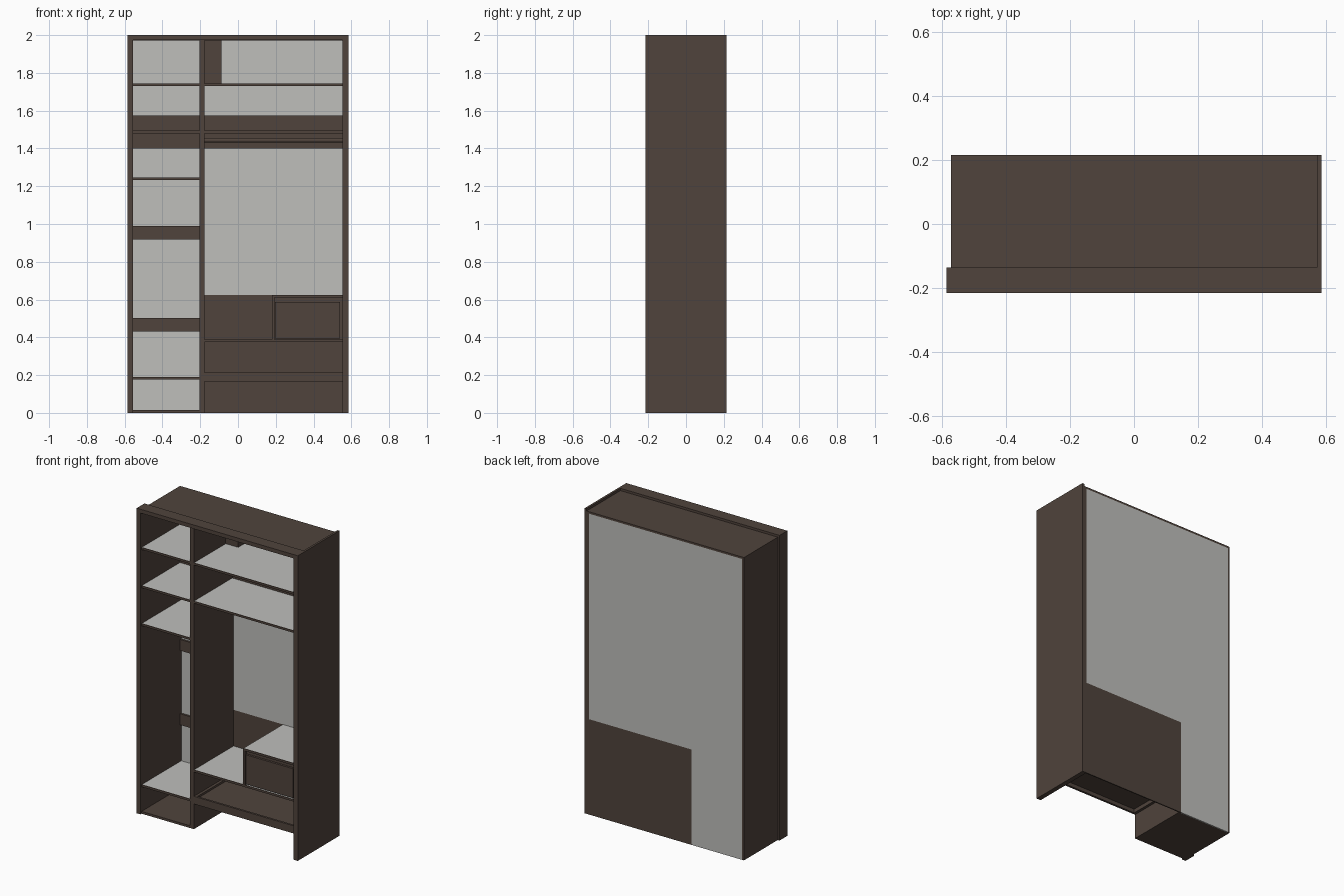
import bpy, bmesh, math
from mathutils import Matrix

if "Cube" in bpy.data.objects:
    bpy.data.objects.remove(bpy.data.objects["Cube"])


def material(name, rgb):
    m = bpy.data.materials.new(name)
    m.diffuse_color = (*rgb, 1)
    m.use_nodes = True
    m.node_tree.nodes["Principled BSDF"].inputs["Base Color"].default_value = m.diffuse_color
    return m


BROWN = material("dark_brown_wood", (0.080, 0.057, 0.045))
LIGHT = material("light_grey_board", (0.52, 0.52, 0.50))


def finish(bm, name, mat):
    me = bpy.data.meshes.new(name)
    bm.to_mesh(me)
    bm.free()
    me.materials.append(mat)
    ob = bpy.data.objects.new(name, me)
    bpy.context.collection.objects.link(ob)
    return ob


def box(name, x, y, z, mat=BROWN):
    """Axis-aligned board given by (min, max) on each axis."""
    bm = bmesh.new()
    bmesh.ops.create_cube(bm, size=1)
    for v in bm.verts:
        v.co = [(a + b) / 2 + c * (b - a) for c, (a, b) in zip(v.co, (x, y, z))]
    return finish(bm, name, mat)


FRONT, BACK = -0.215, 0.215
INNER = -0.203            # front of the carcass, just behind the face frame
PANEL = 0.208             # front of the thin back panel
LEFT = (-0.557, -0.205)   # clear width of the narrow bay
RIGHT = (-0.178, 0.553)   # clear width of the wide bay


def shelf(name, x, top, thick=0.014):
    """Light board with a dark edge strip along its front."""
    z = (top - thick, top)
    box(name, x, (INNER + 0.004, PANEL), z, LIGHT)
    box(name + "_edge", x, (INNER, INNER + 0.004), z)


# Sides, divider, top and floor of the carcass
box("left_side", (-0.571, LEFT[0]), (INNER, BACK), (0, 1.985))
box("right_side", (RIGHT[1], 0.57), (INNER, BACK), (0, 1.985))
box("divider", (LEFT[1], RIGHT[0]), (INNER, PANEL), (0, 1.972))
box("top_board", (LEFT[0], RIGHT[1]), (INNER, BACK), (1.972, 1.985))
box("narrow_bay_floor", LEFT, (INNER, PANEL), (0, 0.015))

# Outer face frame: left stile, full-depth right cover, top strip
box("left_stile", (-0.584, -0.571), (FRONT, -0.135), (0, 2))
box("left_stile_front", (-0.571, LEFT[0]), (FRONT, INNER), (0, 1.985))
box("right_cover", (0.57, 0.584), (FRONT, BACK), (0, 2))
box("right_stile_front", (RIGHT[1], 0.57), (FRONT, INNER), (0, 1.985))
box("top_strip", (-0.571, 0.57), (FRONT, -0.135), (1.985, 2))
box("top_rail", (LEFT[0], RIGHT[1]), (FRONT, INNER), (1.975, 1.985))

# Back panels: light, except behind the lower part of the wide bay
box("back_narrow", (LEFT[0], -0.19), (PANEL, BACK), (0, 1.972), LIGHT)
box("back_wide", (-0.19, RIGHT[1]), (PANEL, BACK), (0.625, 1.972), LIGHT)
box("back_wide_lower", (-0.19, RIGHT[1]), (PANEL, BACK), (0, 0.625))

# Shelves
for i, top in enumerate((0.190, 1.246, 1.494, 1.745)):
    shelf(f"narrow_shelf_{i}", LEFT, top)
for i, top in enumerate((0.388, 1.494, 1.745)):
    shelf(f"wide_shelf_{i}", RIGHT, top)

# Rails along the back
for i, (lo, hi) in enumerate(((0.43, 0.503), (0.917, 0.99), (1.40, 1.48), (1.494, 1.575))):
    box(f"narrow_back_rail_{i}", LEFT, (0.195, PANEL), (lo, hi))
    if lo > 1:
        box(f"wide_back_rail_{i}", RIGHT, (0.195, PANEL), (lo, hi))

# Boxed-in corner above the upper wide shelf
box("corner_casing", (RIGHT[0], -0.088), (0.127, PANEL), (1.745, 1.972))

# Hanging rod
bm = bmesh.new()
bmesh.ops.create_cone(bm, cap_ends=True, segments=16, radius1=0.012, radius2=0.012,
                      depth=RIGHT[1] - RIGHT[0],
                      matrix=Matrix.Translation((sum(RIGHT) / 2, 0, 1.443))
                      @ Matrix.Rotation(math.pi / 2, 4, 'Y'))
finish(bm, "hanging_rod", BROWN)

# Drawer cabinet standing on the low shelf
box("cabinet_side", (0.18, 0.194), (INNER, PANEL), (0.388, 0.611))
shelf("cabinet_top", (0.18, RIGHT[1]), 0.625)
box("cabinet_drawer_front", (0.197, 0.541), (INNER + 0.002, INNER + 0.016), (0.395, 0.587))
box("cabinet_drawer_back", (0.194, RIGHT[1]), (INNER + 0.016, INNER + 0.022), (0.388, 0.611))

# Low tray under the shelf, with the space below left open
box("tray_front", (-0.16, 0.537), (INNER, INNER + 0.014), (0.165, 0.215))
box("tray_back", (-0.16, 0.537), (PANEL - 0.014, PANEL), (0.165, 0.215))
for i, x in enumerate(((RIGHT[0], -0.16), (0.537, RIGHT[1]))):
    box(f"tray_side_{i}", x, (INNER, PANEL), (0.165, 0.215))
box("tray_floor", (-0.16, 0.537), (INNER + 0.014, PANEL - 0.014), (0.19, 0.202))
